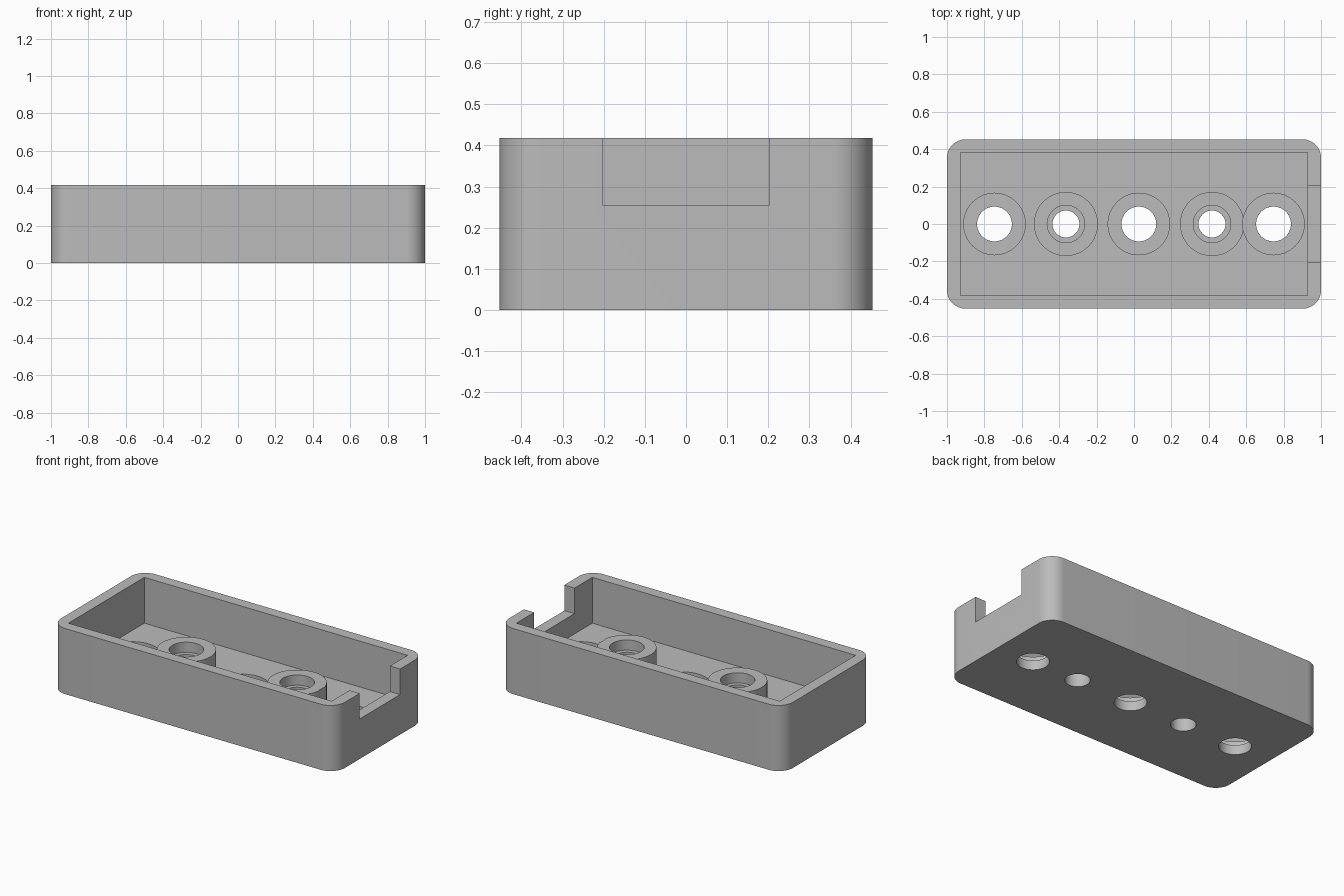
import bpy, bmesh, math
from mathutils import Matrix, Vector

if "Cube" in bpy.data.objects:
    bpy.data.objects.remove(bpy.data.objects["Cube"], do_unlink=True)

HEIGHT, FLOOR, BOSS_TOP = 0.418, 0.126, 0.255
POCKET_DEPTH = 0.065

grey = bpy.data.materials.new("light grey plastic")
grey.use_nodes = True
colour = (0.5, 0.5, 0.5, 1)
grey.diffuse_color = colour
grey.node_tree.nodes["Principled BSDF"].inputs["Base Color"].default_value = colour


def make_object(name, bm):
    mesh = bpy.data.meshes.new(name)
    bm.to_mesh(mesh)
    bm.free()
    mesh.materials.append(grey)
    obj = bpy.data.objects.new(name, mesh)
    bpy.context.collection.objects.link(obj)
    return obj


def box(name, low, high):
    low, high = Vector(low), Vector(high)
    bm = bmesh.new()
    bmesh.ops.create_cube(bm, size=1)
    for v in bm.verts:
        v.co = (low + high) / 2 + v.co * (high - low)
    return make_object(name, bm)


def cylinder(name, x, radius, z0, z1):
    bm = bmesh.new()
    bmesh.ops.create_cone(bm, cap_ends=True, segments=64, radius1=radius, radius2=radius,
                          depth=z1 - z0, matrix=Matrix.Translation((x, 0, (z0 + z1) / 2)))
    return make_object(name, bm)


def combine(target, tool, operation):
    tool.hide_render = True
    mod = target.modifiers.new(operation.lower(), 'BOOLEAN')
    mod.operation, mod.solver, mod.object = operation, 'EXACT', tool
    bpy.ops.object.modifier_apply(modifier=mod.name)
    bpy.data.objects.remove(tool, do_unlink=True)


# Outer tray with rounded upright corners
tray = box("tray", (-1, -0.453, 0), (1, 0.453, HEIGHT))
bm = bmesh.new()
bm.from_mesh(tray.data)
upright = [e for e in bm.edges if abs(e.verts[0].co.z - e.verts[1].co.z) > 0.1]
bmesh.ops.bevel(bm, geom=upright, offset=0.1, segments=16, profile=0.5, affect='EDGES')
bm.to_mesh(tray.data)
bm.free()
bpy.context.view_layer.objects.active = tray
tray.select_set(True)

# Square-cornered cavity and the notch in the left end wall
combine(tray, box("cavity", (-0.928, -0.382, FLOOR), (0.928, 0.382, 0.6)), 'DIFFERENCE')
combine(tray, box("notch", (0.85, -0.203, BOSS_TOP), (1.1, 0.203, 0.6)), 'DIFFERENCE')

# Raised screw bosses, each with a nut pocket and a through hole
for x in (-0.364, 0.417):
    combine(tray, cylinder("boss", x, 0.171, FLOOR - 0.03, BOSS_TOP), 'UNION')
    combine(tray, cylinder("nut_pocket", x, 0.1, BOSS_TOP - POCKET_DEPTH, 0.4), 'DIFFERENCE')
    combine(tray, cylinder("screw_hole", x, 0.072, -0.1, 0.4), 'DIFFERENCE')

# Wide recesses sunk into the floor, each with a smaller through hole
for x in (-0.746, 0.026, 0.746):
    combine(tray, cylinder("recess", x, 0.1645, FLOOR - POCKET_DEPTH, 0.4), 'DIFFERENCE')
    combine(tray, cylinder("opening", x, 0.093, -0.1, 0.4), 'DIFFERENCE')

bpy.ops.object.shade_smooth_by_angle(angle=math.radians(30))
